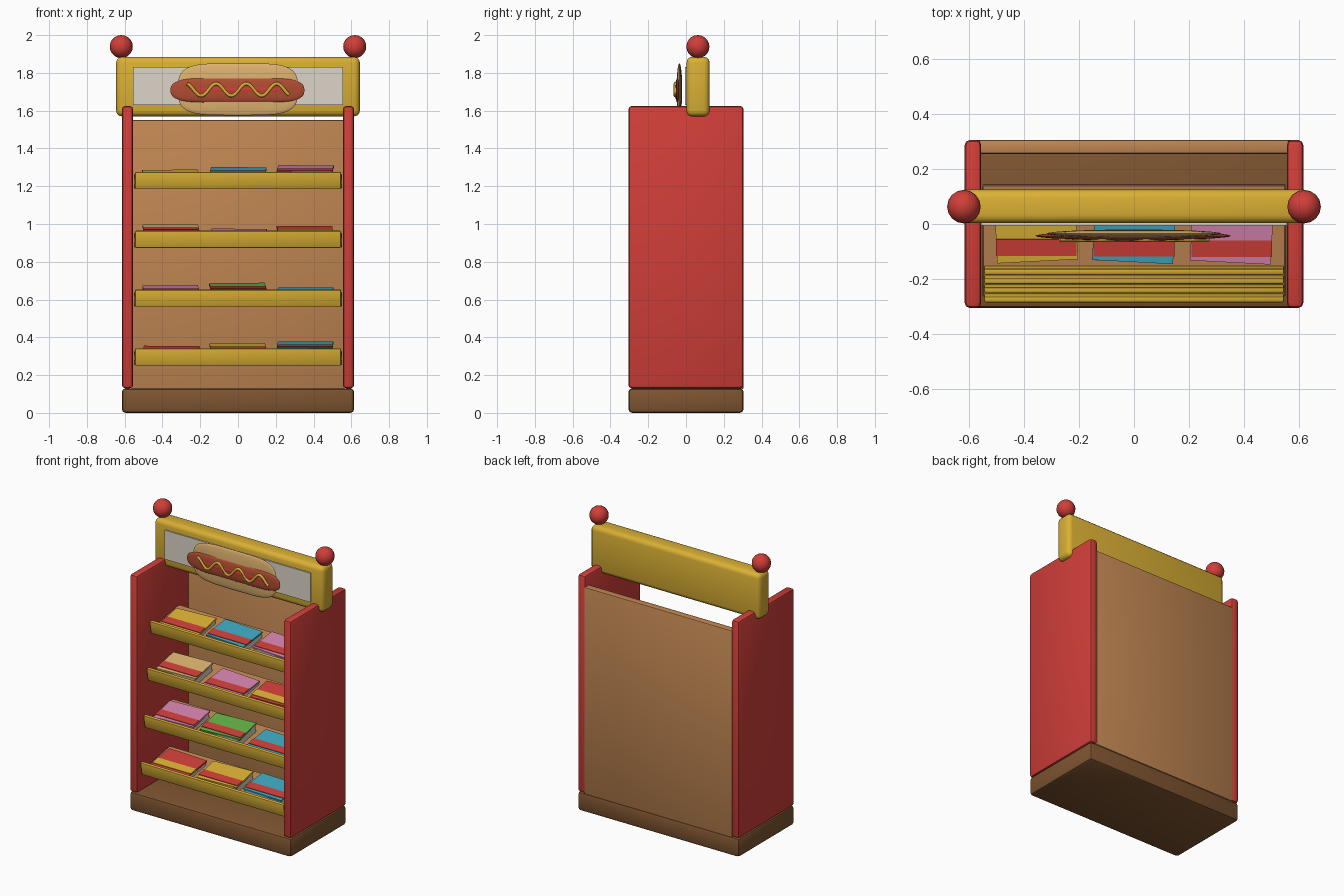
import bpy, bmesh, math, random
from mathutils import Matrix, Vector

if "Cube" in bpy.data.objects:
    bpy.data.objects.remove(bpy.data.objects["Cube"])

random.seed(4)


def material(name, rgb):
    lin = [((c / 255 + 0.055) / 1.055) ** 2.4 for c in rgb]
    m = bpy.data.materials.new(name)
    m.diffuse_color = (*lin, 1)
    m.use_nodes = True
    m.node_tree.nodes["Principled BSDF"].inputs["Base Color"].default_value = m.diffuse_color
    return m


RED = material("red", (208, 62, 56))
YELLOW = material("yellow", (218, 176, 52))
DARK = material("dark_brown", (126, 84, 48))
WOOD = material("wood", (192, 134, 82))
PAPER = material("paper", (220, 213, 200))
BUN = material("bun", (222, 178, 112))
SAUSAGE = material("sausage", (176, 76, 50))
BLUE = material("blue", (62, 166, 190))
PINK = material("pink", (212, 130, 172))
GREEN = material("green", (98, 176, 70))


def finish(name, bm, mat, smooth=True):
    bmesh.ops.recalc_face_normals(bm, faces=bm.faces[:])
    me = bpy.data.meshes.new(name)
    bm.to_mesh(me)
    bm.free()
    me.materials.append(mat)
    ob = bpy.data.objects.new(name, me)
    bpy.context.collection.objects.link(ob)
    if smooth:
        bpy.ops.object.select_all(action='DESELECT')
        ob.select_set(True)
        bpy.context.view_layer.objects.active = ob
        bpy.ops.object.shade_smooth_by_angle(angle=math.radians(40))
    return ob


def box(name, lo, hi, mat, bevel=0.0, segments=2, frame=Matrix(), yaw=0.0):
    """Box between two corners, optionally bevelled, yawed and placed in a frame."""
    lo, hi = Vector(lo), Vector(hi)
    bm = bmesh.new()
    bmesh.ops.create_cube(bm, size=1)
    bmesh.ops.scale(bm, vec=hi - lo, verts=bm.verts)
    if bevel:
        bmesh.ops.bevel(bm, geom=bm.edges[:], offset=bevel, segments=segments,
                        profile=0.5, affect='EDGES')
    place = frame @ Matrix.Translation((lo + hi) / 2) @ Matrix.Rotation(yaw, 4, 'Z')
    bmesh.ops.transform(bm, matrix=place, verts=bm.verts)
    return finish(name, bm, mat, bevel > 0)


def pillow(name, center, half, power, mat):
    """Flattened ellipsoid whose front outline is squared off by the power."""
    bm = bmesh.new()
    bmesh.ops.create_uvsphere(bm, u_segments=32, v_segments=16, radius=1,
                              matrix=Matrix.Rotation(math.pi / 2, 4, 'X'))
    for v in bm.verts:
        r = math.hypot(v.co.x, v.co.z)
        if r > 1e-5:
            c, s = v.co.x / r, v.co.z / r
            v.co.x = r * math.copysign(abs(c) ** power[0], c)
            v.co.z = r * math.copysign(abs(s) ** power[1], s)
        v.co = Vector(center) + Vector(a * b for a, b in zip(v.co, half))
    return finish(name, bm, mat)


# Cabinet: plinth, back panel and side panels
box("base", (-0.615, -0.305, 0), (0.615, 0.305, 0.13), DARK, 0.02)
box("back_panel", (-0.565, 0.255, 0.125), (0.565, 0.305, 1.55), WOOD, 0.008)
for side, x in (("left", -0.585), ("right", 0.585)):
    box(side + "_side_panel", (x - 0.03, -0.305, 0.13), (x + 0.03, 0.305, 1.625), RED, 0.018)

# Header sign with its panel and corner balls
box("header", (-0.645, 0.003, 1.57), (0.645, 0.125, 1.885), YELLOW, 0.03, 3)
box("header_panel", (-0.555, -0.006, 1.63), (0.555, 0.004, 1.83), PAPER)
for side, x in (("left", -0.618), ("right", 0.618)):
    bm = bmesh.new()
    bmesh.ops.create_uvsphere(bm, u_segments=16, v_segments=10, radius=0.061,
                              matrix=Matrix.Translation((x, 0.063, 1.939)))
    finish(side + "_ball", bm, RED)

# Sausage in a bun with sauces
pillow("bun", (0, -0.035, 1.713), (0.318, 0.015, 0.138), (0.45, 0.6), BUN)
pillow("sausage", (-0.003, -0.043, 1.708), (0.355, 0.016, 0.066), (0.4, 0.75), SAUSAGE)
pillow("ketchup", (0, -0.052, 1.71), (0.25, 0.008, 0.02), (0.5, 0.8), RED)

curve = bpy.data.curves.new("mustard", 'CURVE')
curve.dimensions = '3D'
curve.bevel_depth = 0.009
curve.bevel_resolution = 2
curve.use_fill_caps = True
spline = curve.splines.new('POLY')
count = 57
spline.points.add(count - 1)
for i, p in enumerate(spline.points):
    x = -0.27 + 0.54 * i / (count - 1)
    z = 1.711 + 0.032 * math.cos(math.tau * (x - 0.045) / 0.16)
    p.co = (x, -0.056, z, 1)
curve.materials.append(YELLOW)
mustard = bpy.data.objects.new("mustard", curve)
bpy.context.collection.objects.link(mustard)
bpy.ops.object.select_all(action='DESELECT')
mustard.select_set(True)
bpy.context.view_layer.objects.active = mustard
bpy.ops.object.convert(target='MESH')

# Tilted shelves, each with a front lip and three books: (cover, strip, thickness)
ROWS = [
    [(RED, YELLOW, 0.038), (YELLOW, RED, 0.052), (BLUE, RED, 0.062)],
    [(PINK, RED, 0.048), (GREEN, RED, 0.06), (BLUE, RED, 0.036)],
    [(BUN, RED, 0.058), (PINK, RED, 0.035), (RED, YELLOW, 0.05)],
    [(YELLOW, RED, 0.036), (BLUE, RED, 0.05), (PINK, RED, 0.06)],
]
for r, books in enumerate(ROWS):
    frame = (Matrix.Translation((0, -0.27 + 0.0335 * r, 0.25 + 0.3115 * r))
             @ Matrix.Rotation(math.radians(10), 4, 'X'))
    tag = f"_{r + 1}"
    box("shelf" + tag, (-0.55, 0.01, 0), (0.55, 0.32, 0.025), WOOD, 0.004, 1, frame)
    box("shelf_lip" + tag, (-0.545, 0, 0), (0.545, 0.022, 0.09), YELLOW, 0.006, 2, frame)
    for b, (cover, strip, t) in enumerate(books):
        x = -0.355 + 0.355 * b
        top = 0.025 + t
        name = f"book{tag}_{b + 1}"
        yaw = math.radians(random.choice((-1, 1)) * random.uniform(1.5, 4))
        if r == 3:
            yaw = math.radians((3, -3, -3)[b])
        box(name + "_pages", (x - 0.14, 0.05, 0.024), (x + 0.14, 0.24, top - 0.009),
            PAPER, frame=frame)
        box(name + "_cover", (x - 0.147, 0.045, top - 0.012), (x + 0.147, 0.245, top),
            cover, frame=frame, yaw=yaw)
        box(name + "_strip", (x - 0.147, 0.066, top - 0.004), (x + 0.147, 0.127, top + 0.004),
            strip, frame=frame)
